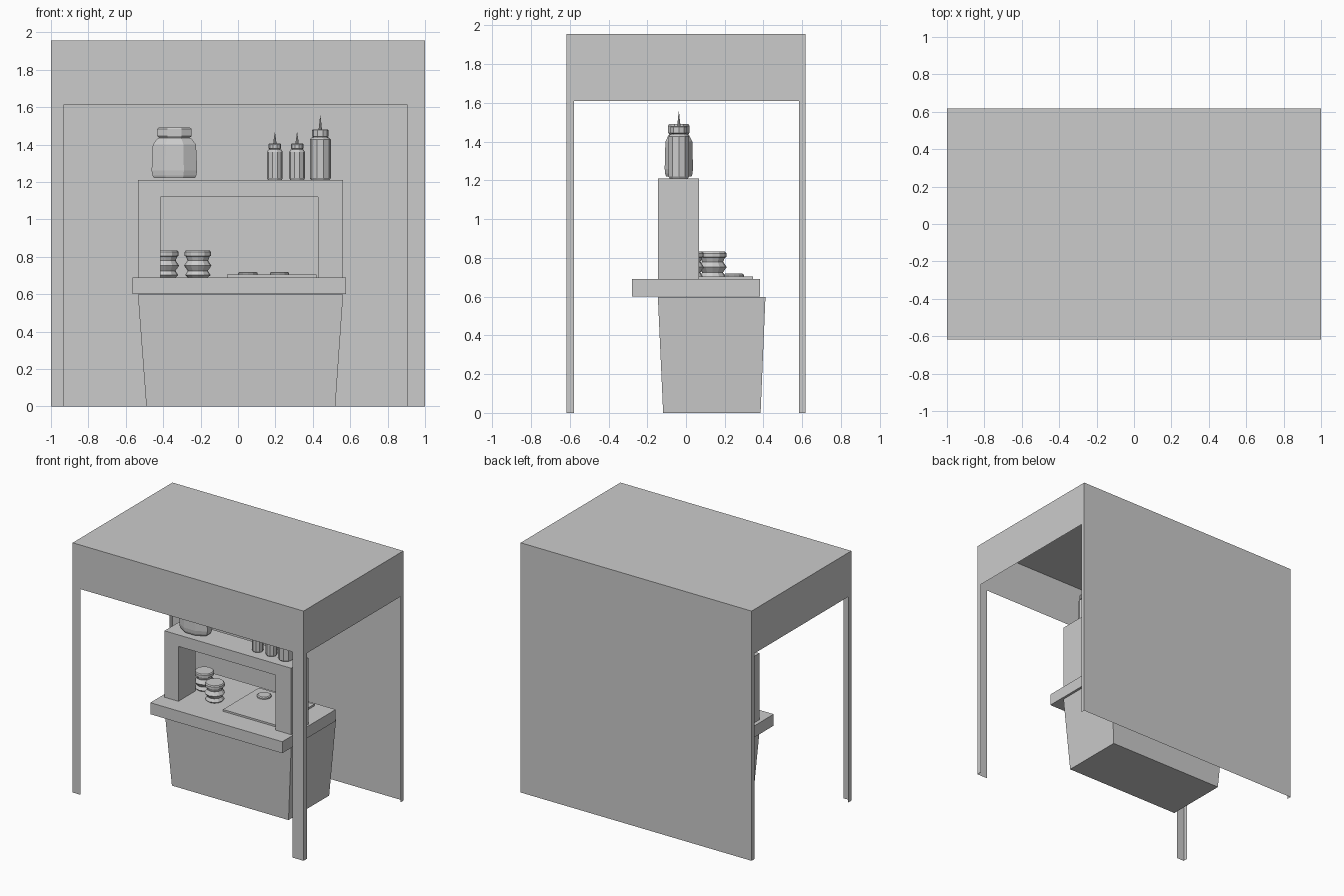
import bpy, bmesh, math
from mathutils import Vector

if "Cube" in bpy.data.objects:
    bpy.data.objects.remove(bpy.data.objects["Cube"])


def finish(name, bm):
    bmesh.ops.remove_doubles(bm, verts=bm.verts, dist=1e-5)
    bmesh.ops.recalc_face_normals(bm, faces=bm.faces)
    me = bpy.data.meshes.new(name)
    bm.to_mesh(me)
    bm.free()
    ob = bpy.data.objects.new(name, me)
    bpy.context.collection.objects.link(ob)
    return ob


def face(bm, pts):
    return bm.faces.new([bm.verts.new(p) for p in pts])


def arch(a0, a1, b0, b1, z0, zi, z1):
    """Upside-down U: outer span a0..a1, opening b0..b1 up to zi."""
    return [(a0, z0), (b0, z0), (b0, zi), (b1, zi), (b1, z0), (a1, z0), (a1, z1), (a0, z1)]


def box(name, x, y, z, bottom=None):
    """Box from ranges; bottom gives different x, y ranges at the base."""
    bm = bmesh.new()
    bmesh.ops.create_cube(bm, size=1)
    for v in bm.verts:
        rx, ry = bottom if bottom and v.co.z < 0 else (x, y)
        v.co = Vector((rx[v.co.x > 0], ry[v.co.y > 0], z[v.co.z > 0]))
    return finish(name, bm)


def lathe(name, profile, sides, loc, depth=1.0, turn=0.0):
    """Capped faceted turning of (radius, z) points, flattened in y by depth."""
    bm = bmesh.new()
    rings = []
    for r, z in profile:
        angles = [turn + math.tau * i / sides for i in range(sides)]
        rings.append([bm.verts.new((r * math.cos(a), r * depth * math.sin(a), z)) for a in angles])
    for lo, hi in zip(rings, rings[1:]):
        for i in range(sides):
            j = (i + 1) % sides
            bm.faces.new((lo[i], lo[j], hi[j], hi[i]))
    bm.faces.new(rings[0][::-1])
    bm.faces.new(rings[-1])
    ob = finish(name, bm)
    ob.location = loc
    return ob


# Thin-sheet canopy: roof, solid back wall, open front and sides
H, D = 1.955, 0.617
bm = bmesh.new()
face(bm, [(-1, -D, H), (1, -D, H), (1, D, H), (-1, D, H)])
face(bm, [(-1, D, 0), (-1, D, H), (1, D, H), (1, D, 0)])
face(bm, [(x, -D, z) for x, z in arch(-1, 1, -0.933, 0.905, 0, 1.61, H)])
for side in (-1, 1):
    face(bm, [(side, y, z) for y, z in arch(-D, D, -0.577, 0.583, 0, 1.61, H)])
finish("canopy_shell", bm)

# Tapered counter base and slab
box("counter_base", (-0.535, 0.562), (-0.145, 0.41), (0, 0.597),
    bottom=((-0.49, 0.52), (-0.118, 0.385)))
box("counter_top", (-0.565, 0.578), (-0.278, 0.383), (0.6, 0.69))

# Shelf arch standing on the counter
bm = bmesh.new()
f = face(bm, [(x, -0.145, z) for x, z in arch(-0.535, 0.562, -0.415, 0.428, 0.69, 1.12, 1.21)])
ext = bmesh.ops.extrude_face_region(bm, geom=[f], use_keep_orig=True)
bmesh.ops.translate(bm, vec=(0, 0.213, 0),
                    verts=[g for g in ext["geom"] if isinstance(g, bmesh.types.BMVert)])
finish("shelf_arch", bm)

# Cutting board with two flat discs
box("cutting_board", (-0.06, 0.42), (-0.10, 0.345), (0.69, 0.704))
for i, x in enumerate((0.053, 0.222)):
    lathe(f"flat_disc_{i + 1}", [(0.052, 0), (0.052, 0.009), (0.044, 0.015)], 12, (x, 0.247, 0.704))

# Ribbed jars with lids
ribbed = [(0.055, 0), (0.068, 0.012), (0.054, 0.035), (0.073, 0.062), (0.055, 0.09),
          (0.064, 0.112), (0.071, 0.114), (0.071, 0.134), (0.065, 0.142)]
for i, (x, y) in enumerate(((-0.388, 0.137), (-0.215, 0.02))):
    lathe(f"ribbed_jar_{i + 1}", ribbed, 12, (x, y, 0.69))

# Large flattened jar on the shelf
lathe("large_jar", [(0.118, 0.01), (0.127, 0.025), (0.132, 0.05), (0.125, 0.19), (0.098, 0.222),
                    (0.088, 0.226), (0.1, 0.236), (0.1, 0.272), (0.09, 0.281)],
      8, (-0.34, -0.037, 1.21), depth=0.6, turn=math.pi / 8)

# Squeeze bottles with caps and pointed nozzles
for i, (x, r, body, tip) in enumerate(((0.197, 0.042, 0.165, 0.255), (0.316, 0.042, 0.165, 0.255),
                                       (0.44, 0.056, 0.23, 0.345))):
    cap = body + r * 0.72
    lathe(f"squeeze_bottle_{i + 1}",
          [(r * 0.88, 0), (r, 0.01), (r, body - 0.014), (r * 0.8, body - 0.002), (r * 0.65, body),
           (r * 0.8, body + 0.004), (r * 0.8, cap - 0.004), (r * 0.7, cap),
           (0.009, cap), (0.001, tip)], 10, (x, -0.037, 1.21))
